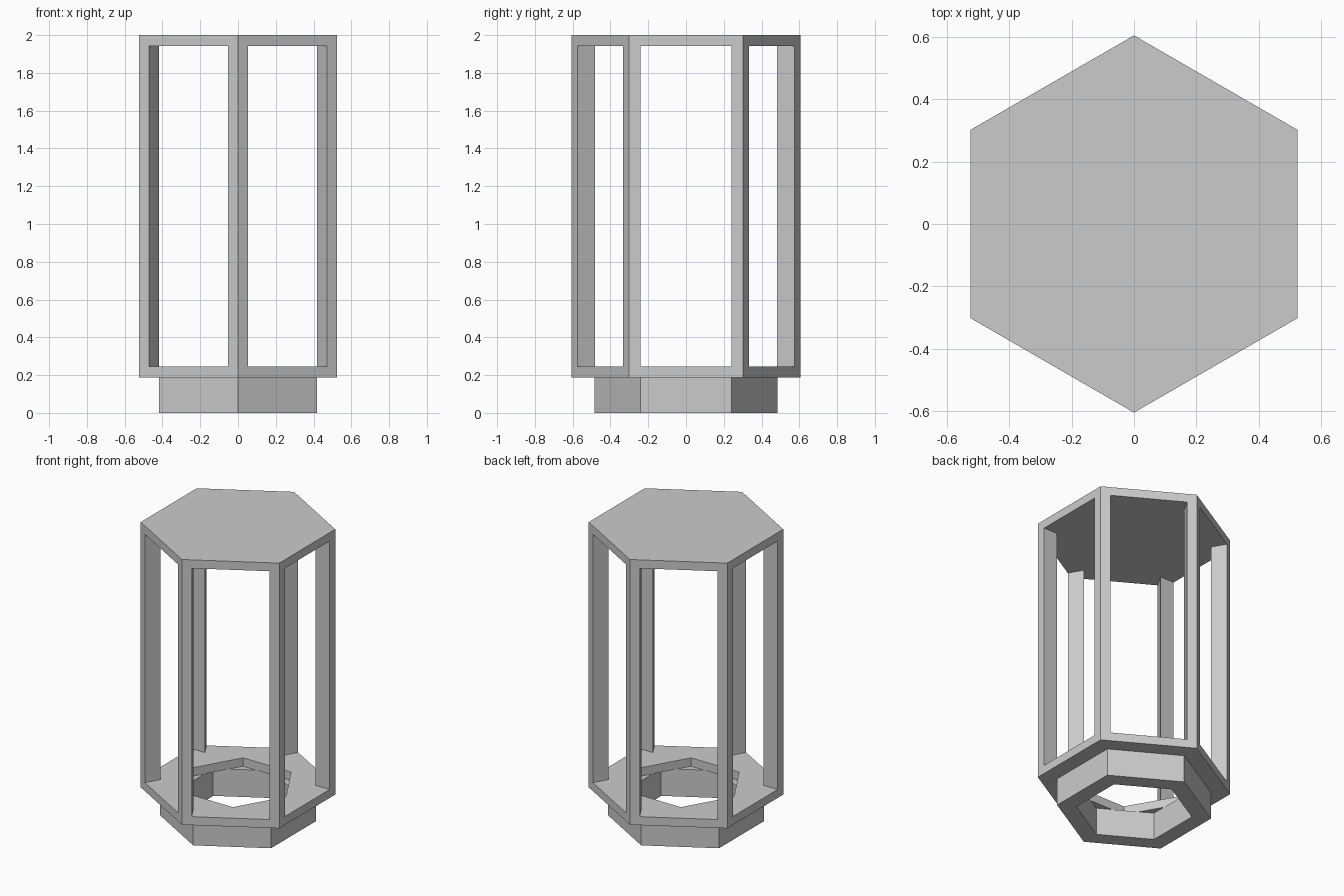
import bpy, bmesh
from math import radians, sin, cos, tan
from mathutils import Vector

cube = bpy.data.objects.get("Cube")
if cube:
    bpy.data.objects.remove(cube, do_unlink=True)

R = 0.605            # outer radius of the frame
BASE_R = 0.484       # outer radius of the foot
HOLE_R = 0.363       # radius of the openings
FOOT_H, TOP = 0.187, 2.0
PLATE = 0.058        # plate thickness
POST = 0.061         # post width measured along each side

grey = bpy.data.materials.new("plain grey")
grey.use_nodes = True
colour = (0.6, 0.6, 0.6, 1)
grey.diffuse_color = colour
grey.node_tree.nodes["Principled BSDF"].inputs["Base Color"].default_value = colour


def polar(radius, degrees):
    a = radians(degrees)
    return Vector((radius * cos(a), radius * sin(a)))


def hexagon(radius, turn=90):
    return [polar(radius, turn + 60 * i) for i in range(6)]


def prism(name, outline, z0, z1):
    """Extrude a flat outline between two heights."""
    bm = bmesh.new()
    face = bm.faces.new([bm.verts.new((p.x, p.y, z0)) for p in outline])
    up = bmesh.ops.extrude_face_region(bm, geom=[face])["geom"]
    for v in up:
        if isinstance(v, bmesh.types.BMVert):
            v.co.z = z1
    bmesh.ops.recalc_face_normals(bm, faces=bm.faces)
    mesh = bpy.data.meshes.new(name)
    bm.to_mesh(mesh)
    bm.free()
    mesh.materials.append(grey)
    obj = bpy.data.objects.new(name, mesh)
    bpy.context.collection.objects.link(obj)
    return obj


def cut(target, cutter):
    """Subtract the cutter, then remove it."""
    mod = target.modifiers.new("cut", 'BOOLEAN')
    mod.operation, mod.solver, mod.object = 'DIFFERENCE', 'EXACT', cutter
    cutter.hide_render = True
    bpy.context.view_layer.objects.active = target
    bpy.ops.object.modifier_apply(modifier=mod.name)
    bpy.data.objects.remove(cutter, do_unlink=True)


# Window outline: six arms reaching past the sides, meeting at the post tips
tip = R - POST / cos(radians(60))
half = R / 2 - POST
windows = []
for i in range(6):
    windows.append(polar(tip, 90 + 60 * i))
    out, along = polar(R, 120 + 60 * i), polar(half, 210 + 60 * i)
    windows += [out - along, out + along]

# Frame: six posts between a solid top plate and a pierced floor plate
frame = prism("lantern_frame", hexagon(R), FOOT_H, TOP)
cut(frame, prism("window_cutter", windows, FOOT_H + PLATE, TOP - PLATE))
cut(frame, prism("floor_hole_cutter", hexagon(HOLE_R, 60), FOOT_H - 0.1, FOOT_H + 0.2))

# Foot: hexagonal ring under the floor plate
foot = prism("foot_ring", hexagon(BASE_R), 0, FOOT_H)
cut(foot, prism("foot_hole_cutter", hexagon(HOLE_R), -0.1, FOOT_H + 0.1))
